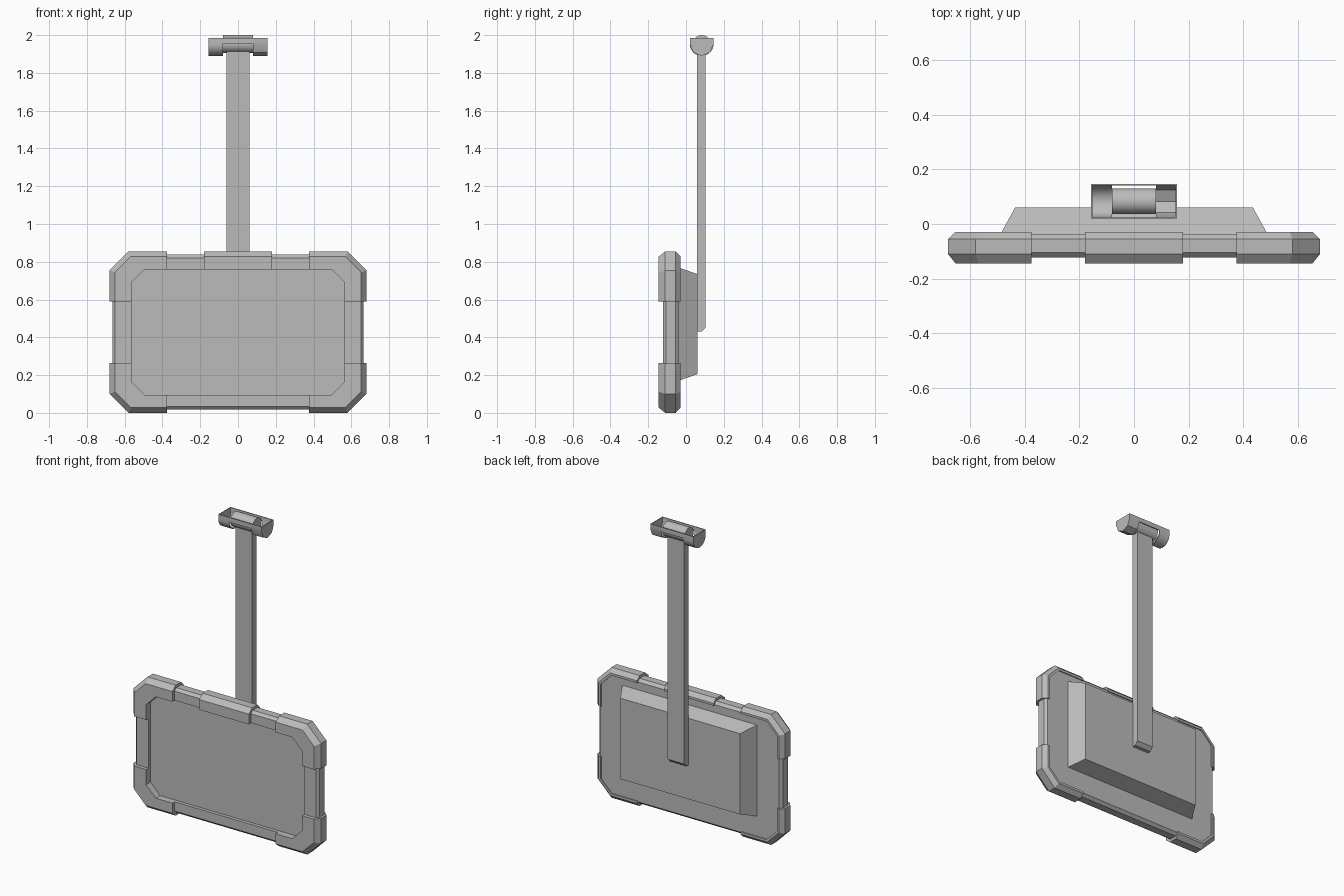
import bpy, bmesh, math

if "Cube" in bpy.data.objects:
    bpy.data.objects.remove(bpy.data.objects["Cube"], do_unlink=True)

grey = bpy.data.materials.new("plain grey")
grey.use_nodes = True
grey.diffuse_color = (0.5, 0.5, 0.5, 1)
grey.node_tree.nodes["Principled BSDF"].inputs["Base Color"].default_value = (0.5, 0.5, 0.5, 1)

MID = 0.4275   # height of the screen centre


def finish(name, bm, smooth=False):
    bmesh.ops.recalc_face_normals(bm, faces=bm.faces)
    mesh = bpy.data.meshes.new(name)
    bm.to_mesh(mesh)
    bm.free()
    mesh.materials.append(grey)
    obj = bpy.data.objects.new(name, mesh)
    bpy.context.collection.objects.link(obj)
    if smooth:
        bpy.ops.object.select_all(action="DESELECT")
        obj.select_set(True)
        bpy.context.view_layer.objects.active = obj
        bpy.ops.object.shade_smooth_by_angle(angle=math.radians(30))
    return obj


def loft(name, loops, smooth=False):
    """Skin a stack of closed loops and cap both ends."""
    bm = bmesh.new()
    rings = [[bm.verts.new(p) for p in loop] for loop in loops]
    for a, b in zip(rings, rings[1:]):
        for i in range(len(a)):
            j = (i + 1) % len(a)
            bm.faces.new((a[i], a[j], b[j], b[i]))
    bm.faces.new(rings[0])
    bm.faces.new(rings[-1])
    return finish(name, bm, smooth)


def extrude_x(name, profile, x0, x1, smooth=False):
    return loft(name, [[(x, y, z) for y, z in profile] for x in (x0, x1)], smooth)


def octagon(hx, hz, c, y):
    quarter = [(hx, hz - c), (hx - c, hz)]
    pts = quarter + [(-x, z) for x, z in reversed(quarter)]
    pts += [(-x, -z) for x, z in quarter] + [(x, -z) for x, z in reversed(quarter)]
    return [(x, y, MID + z) for x, z in pts]


# Tablet body with recessed screen
opening = (0.565, 0.3325, 0.07)
edge = (0.665, 0.41, 0.092)
lip = (0.65, 0.393, 0.085)
loft("screen_body", [
    octagon(*opening, -0.10), octagon(*opening, -0.122), octagon(*lip, -0.122),
    octagon(*edge, -0.105), octagon(*edge, -0.055), octagon(*lip, -0.037)])

# Chamfered cross-section shared by the bumpers: inset from outside, y
SECTION = [(0.028, -0.145), (0, -0.11), (0, -0.055), (0.025, -0.03),
           (0.04, -0.03), (0.04, -0.06)]


def bumper_dims():
    dims = [(0.68 - i, MID - i, 0.1 - 0.586 * i, y) for i, y in SECTION]
    return dims + [(*opening, -0.09), (*opening, -0.145)]


# Corner bumpers
for sx, side in ((1, "left"), (-1, "right")):
    for sz, level in ((1, "upper"), (-1, "lower")):
        stations = zip(*[[(0.375, y, hz), (hx - c, y, hz), (hx, y, hz - c), (hx, y, 0.163)]
                         for hx, hz, c, y in bumper_dims()])
        loft(f"{level}_{side}_bumper",
             [[(sx * x, y, MID + sz * z) for x, y, z in s] for s in stations])

# Top centre clip
extrude_x("top_clip", [(y, MID + hz) for hx, hz, c, y in bumper_dims()], -0.18, 0.18)

# Tapered housing on the back
loft("back_housing", [
    [(sx * hx, y, 0.47 + sz * hz) for sx, sz in ((1, 1), (-1, 1), (-1, -1), (1, -1))]
    for hx, hz, y in ((0.49, 0.30, -0.04), (0.435, 0.265, 0.06))])

# Hanging arm with a chamfered foot
extrude_x("hanging_arm", [(0.058, 1.92), (0.058, 0.43), (0.082, 0.43),
                          (0.104, 0.452), (0.104, 1.92)], -0.06, 0.06)

# Axle and the open trough that carries it
AY, AZ, R, TOP = 0.083, 1.953, 0.063, 1.985
extrude_x("axle", [(AY + 0.047 * math.cos(t * math.tau / 32),
                    AZ + 0.047 * math.sin(t * math.tau / 32)) for t in range(32)],
          -0.08, 0.08, True)


def half_round(r, n):
    arc = [(AY + r * math.cos(math.pi * (1 + i / n)),
            AZ + r * math.sin(math.pi * (1 + i / n))) for i in range(n + 1)]
    return [(AY - r, TOP)] + arc + [(AY + r, TOP)]


for name, sx, n in (("right", -1, 24), ("left", 1, 4)):
    shell = half_round(R, n) + half_round(R - 0.005, n)[::-1]
    extrude_x(f"{name}_trough", shell, sx * 0.08, sx * 0.155, True)
    extrude_x(f"{name}_trough_cap", half_round(R, n), sx * 0.152, sx * 0.157)

for name, y in (("front", AY - R), ("back", AY + R - 0.005)):
    extrude_x(f"{name}_trough_rail", [(y, 1.955), (y + 0.005, 1.955), (y + 0.005, TOP), (y, TOP)],
              -0.08, 0.08)
